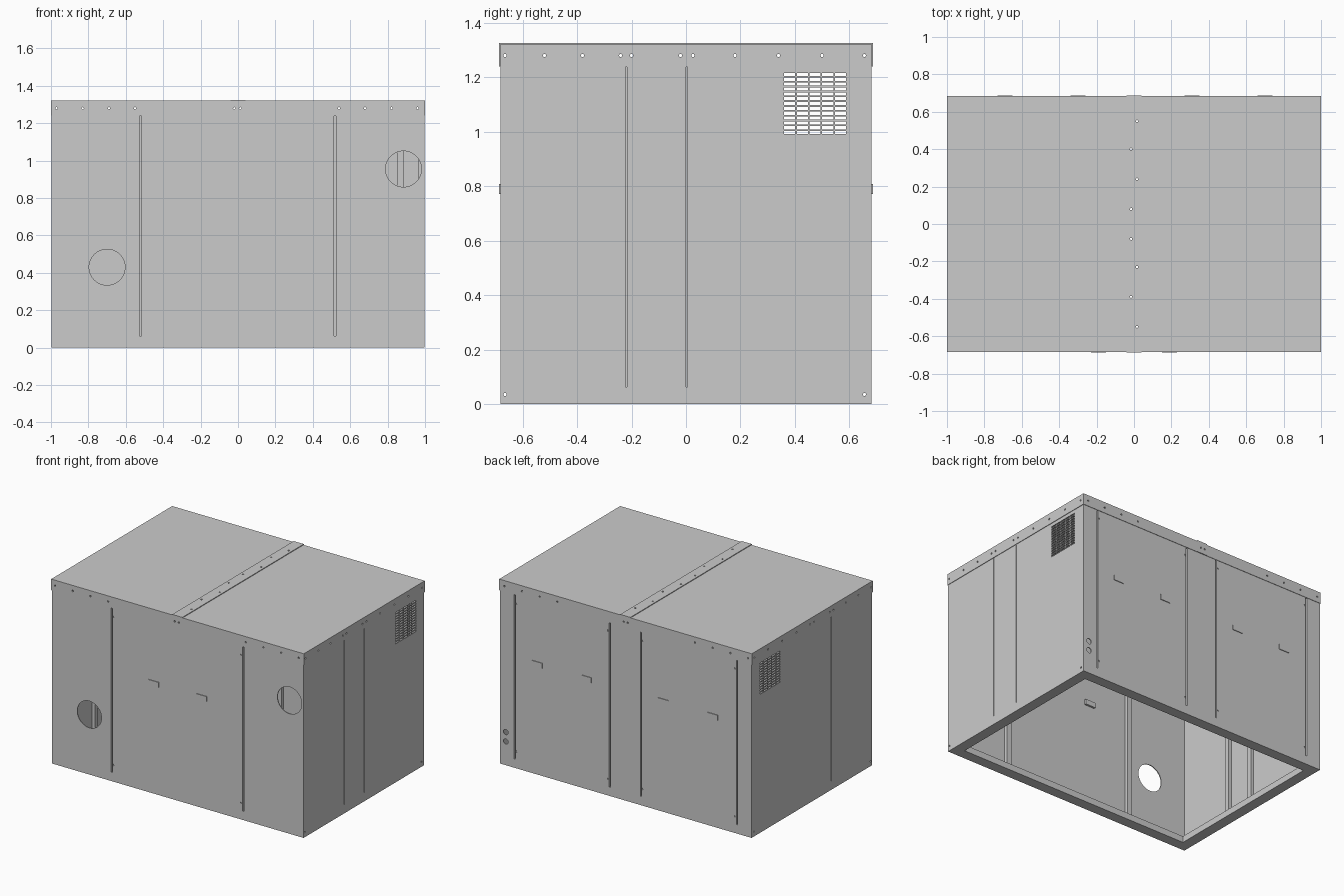
import bpy, bmesh, math
from mathutils import Matrix, Vector

if "Cube" in bpy.data.objects:
    bpy.data.objects.remove(bpy.data.objects["Cube"])

X, Y, TOP = 0.996, 0.681, 1.315   # outer faces of the wall sheets
T = 0.006                          # sheet thickness


def add_box(bm, a, b):
    size = [abs(q - p) for p, q in zip(a, b)]
    mid = [(p + q) / 2 for p, q in zip(a, b)]
    bmesh.ops.create_cube(bm, size=1, matrix=Matrix.Translation(mid) @ Matrix.Diagonal((*size, 1)))


def add_rod(bm, a, b, r, n=10):
    a, b = Vector(a), Vector(b)
    turn = (b - a).to_track_quat('Z', 'Y').to_matrix().to_4x4()
    bmesh.ops.create_cone(bm, cap_ends=True, segments=n, radius1=r, radius2=r,
                          depth=(b - a).length, matrix=Matrix.Translation((a + b) / 2) @ turn)


def make(name, bm):
    bmesh.ops.recalc_face_normals(bm, faces=bm.faces)
    me = bpy.data.meshes.new(name)
    bm.to_mesh(me)
    bm.free()
    ob = bpy.data.objects.new(name, me)
    bpy.context.collection.objects.link(ob)
    return ob


def box(name, a, b):
    bm = bmesh.new()
    add_box(bm, a, b)
    return make(name, bm)


def cut(ob, cutter, keep=False):
    mod = ob.modifiers.new("cut", 'BOOLEAN')
    mod.operation, mod.solver, mod.object = 'DIFFERENCE', 'EXACT', cutter
    bpy.context.view_layer.objects.active = ob
    bpy.ops.object.modifier_apply(modifier=mod.name)
    if not keep:
        bpy.data.objects.remove(cutter)


# Each side maps (along, depth inward, height) to world space
SIDES = {
    "front": lambda u, d, z: (u, -Y + d, z),
    "back": lambda u, d, z: (u, Y - d, z),
    "right": lambda u, d, z: (X - d, u, z),
    "left": lambda u, d, z: (-X + d, u, z),
}
LONG_TOP = [-0.97, -0.83, -0.69, -0.55, -0.02, 0.012, 0.54, 0.68, 0.82, 0.96]
SHORT_TOP = [-0.665, -0.52, -0.38, -0.24, -0.2, -0.02, 0.025, 0.18, 0.34, 0.5, 0.655]
SLITS = {"front": [(-0.522, 1), (0.518, -1)],
         "back": [(0.88, -1), (0.127, 1), (-0.12, -1), (-0.88, 1)],
         "right": [(-0.22, 0), (0.003, 0)], "left": [(-0.22, 0), (0.003, 0)]}
HANDLES = {"front": [-0.19, 0.19], "back": [0.70, 0.31, -0.30, -0.69]}

lid_holes = bmesh.new()
for side, P in SIDES.items():
    long_side = side in HANDLES
    half = X if long_side else Y - T
    wall = box(side + "_wall", P(-half, 0, 0), P(half, T, TOP))
    cutter = bmesh.new()

    # Screw holes along the lid edge
    for u in (LONG_TOP if long_side else SHORT_TOP):
        for bm in (cutter, lid_holes):
            add_rod(bm, P(u, -0.015, 1.28), P(u, 0.015, 1.28), 0.006)

    # Door gaps with the folded channel behind each
    w = 0.005 if long_side else 0.0025
    for u, inward in SLITS[side]:
        add_box(cutter, P(u - w, -0.02, 0.063), P(u + w, 0.024, 1.238))
        c = u + inward * 0.012
        channel = box(side + "_door_channel", P(c - 0.019, T, 0.055), P(c + 0.019, 0.03, 1.245))
        cut(channel, box("gap", P(u - w, -0.02, 0.063), P(u + w, 0.024, 1.238)))
        if inward:
            for z in (0.12, 1.18):
                add_rod(cutter, P(u + inward * 0.014, -0.02, z), P(u + inward * 0.014, 0.02, z), 0.006)

    if side == "front":      # duct openings
        for u, z in ((-0.70, 0.43), (0.885, 0.955)):
            add_rod(cutter, P(u, -0.05, z), P(u, 0.05, z), 0.096, 48)
    if side == "back":       # pipe openings
        for z in (0.17, 0.237):
            add_rod(cutter, P(0.95, -0.03, z), P(0.95, 0.03, z), 0.019, 20)
    if not long_side:        # louvre vent and lower screws
        for i in range(5):
            for j in range(13):
                y, z = 0.36 + i * 0.0468, 0.991 + j * 0.0178
                add_box(cutter, P(y, -0.02, z), P(y + 0.041, 0.03, z + 0.0115))
        for u in (-0.665, 0.655):
            add_rod(cutter, P(u, -0.02, 0.035), P(u, 0.02, 0.035), 0.006)
    cut(wall, make("cutter", cutter))

    # Flush door handles
    for u in HANDLES.get(side, []):
        box(side + "_handle", P(u - 0.04, -0.005, 0.772), P(u + 0.04, 0.02, 0.808))

# Lid halves and the raised joint strip, with skirts over the walls
for s in (-0.016, 0.016):
    for y in ((0.55, 0.24, -0.23, -0.55) if s > 0 else (0.4, 0.08, -0.08, -0.39)):
        add_rod(lid_holes, (s, y, 1.29), (s, y, 1.34), 0.006)
holes = make("lid_hole_cutter", lid_holes)
for name, s in (("right_lid", 1), ("left_lid", -1)):
    lid = box(name, (0, -0.684, 1.24), (s, 0.684, 1.32))
    cut(lid, box("hollow", (-0.1 * s, -Y, 1.2), (s * X, Y, TOP)))
    cut(lid, holes, keep=True)
strip = box("lid_joint_strip", (-0.04, -0.687, 1.24), (0.04, 0.687, 1.325))
cut(strip, box("hollow", (-0.1, -0.684, 1.2), (0.1, 0.684, 1.32)))
cut(strip, holes)

# Base frame: inward flange with an upturned lip
W = 0.07
for name, a, h in (("base_flange", 0.0, T), ("base_lip", W - T, 0.045)):
    x, y = X - T - a, Y - T - a
    ring = box(name, (-x, -y, 0), (x, y, h))
    x, y = X - T - W, Y - T - W
    cut(ring, box("opening", (-x, -y, -0.1), (x, y, 0.1)))
